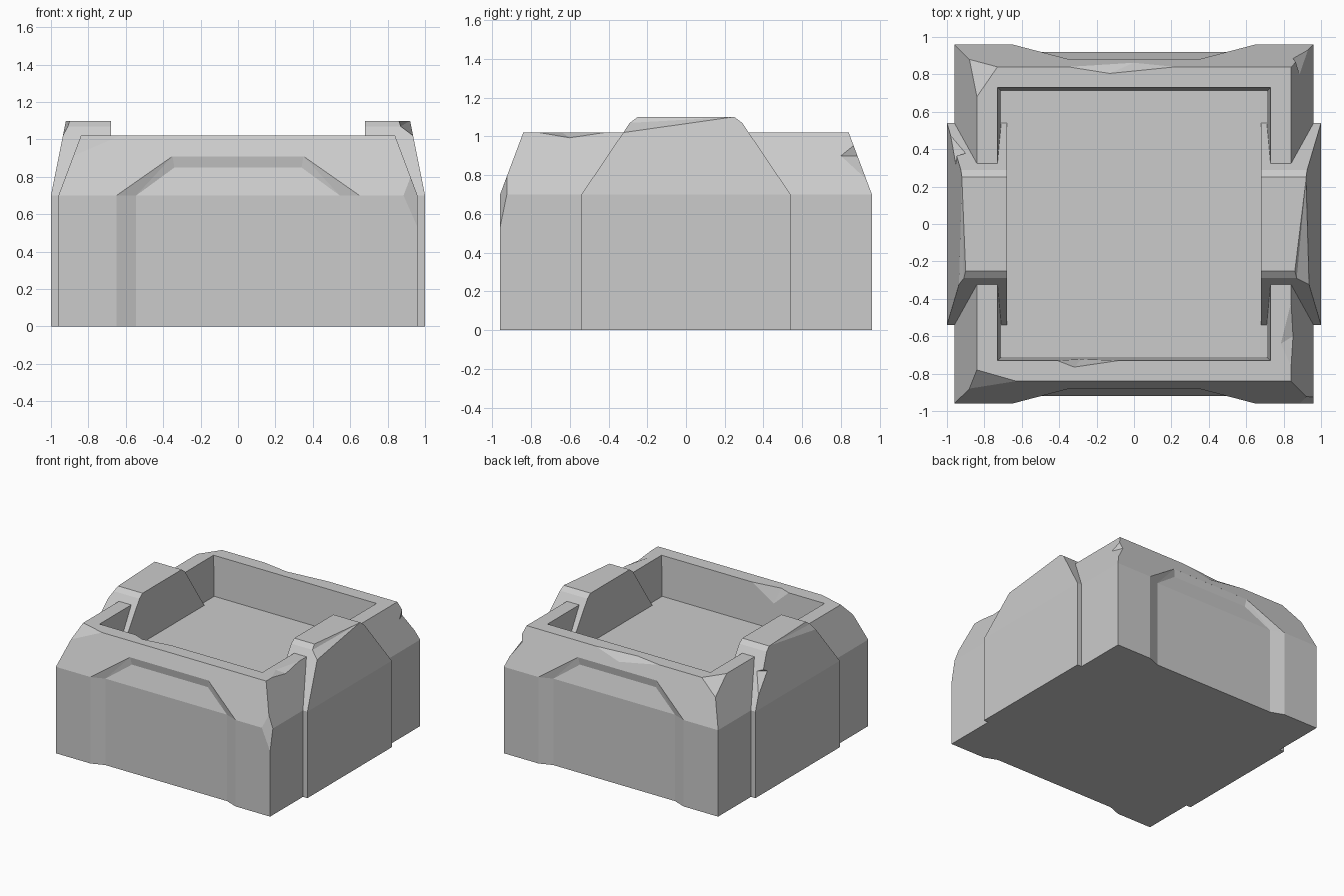
import bpy, bmesh
from mathutils import Vector

if "Cube" in bpy.data.objects:
    bpy.data.objects.remove(bpy.data.objects["Cube"])


def hull(name, points):
    """Convex solid around a few points."""
    bm = bmesh.new()
    for p in points:
        bm.verts.new(p)
    res = bmesh.ops.convex_hull(bm, input=bm.verts)
    loose = {g for g in res["geom_interior"] if isinstance(g, bmesh.types.BMVert)}
    bmesh.ops.delete(bm, geom=list(loose), context='VERTS')
    bmesh.ops.dissolve_limit(bm, angle_limit=0.002, verts=bm.verts, edges=bm.edges)
    bmesh.ops.recalc_face_normals(bm, faces=bm.faces)
    me = bpy.data.meshes.new(name)
    bm.to_mesh(me)
    bm.free()
    ob = bpy.data.objects.new(name, me)
    bpy.context.collection.objects.link(ob)
    return ob


def combine(target, tool, op='DIFFERENCE'):
    """Apply a boolean and remove the tool object."""
    mod = target.modifiers.new("bool", 'BOOLEAN')
    mod.operation, mod.solver, mod.object = op, 'EXACT', tool
    bpy.context.view_layer.objects.active = target
    bpy.ops.object.modifier_apply(modifier=mod.name)
    bpy.data.objects.remove(tool)


def chip(target, points, out):
    """Knock off a small flake; 'out' lies outside the surface."""
    combine(target, hull("chip_cutter", points + [out]))


def square(r, z):
    return [(x, y, z) for x in (-r, r) for y in (-r, r)]


def both(*pts):
    return [(s * x, y, z) for x, y, z in pts for s in (-1, 1)]


# Stone block with tapered upper half
block = hull("stone_block", square(0.96, 0) + square(0.96, 0.7) + square(0.84, 1.02))

# Square basin
combine(block, hull("basin_cutter", square(0.71, 0.7) + square(0.73, 1.02) + square(0.74, 1.18)))

# Recessed panels on front and back
for s in (1, -1):
    lower = both((0.65, -0.96, -0.1), (0.65, -1.1, -0.1), (0.545, -0.92, -0.1),
                 (0.65, -0.96, 0.7), (0.65, -1.1, 0.7), (0.545, -0.92, 0.7))
    upper = both((0.65, -0.96, 0.7), (0.65, -1.1, 0.7), (0.545, -0.92, 0.7),
                 (0.35, -0.881, 0.91), (0.35, -1.1, 0.91), (0.34, -0.872, 0.85))
    for part in (lower, upper):
        combine(block, hull("recess_cutter", [(x, s * y, z) for x, y, z in part]))

# Chipped corners and rim of the block
chip(block, [(0.96, -0.96, 0.53), (0.885, -0.96, 0.7), (0.96, -0.925, 0.7),
             (0.922, -0.922, 0.8)], (1.02, -1.02, 0.7))
chip(block, [(-0.84, -0.78, 1.02), (-0.63, -0.84, 1.02), (-0.88, -0.88, 0.913)],
     (-0.9, -0.9, 1.08))
chip(block, [(-0.84, 0.68, 1.02), (-0.73, 0.84, 1.02), (-0.88, 0.88, 0.913)],
     (-0.9, 0.9, 1.08))
chip(block, [(0.865, 0.865, 0.953), (0.93, 0.93, 0.78), (0.885, 0.8, 0.9),
             (0.85, 0.885, 0.9)], (0.96, 0.96, 0.92))
chip(block, [(-0.41, -0.73, 1.02), (-0.08, -0.73, 1.02), (-0.32, -0.765, 1.02),
             (-0.28, -0.722, 0.9)], (-0.25, -0.67, 1.08))
chip(block, [(-0.35, 0.84, 1.02), (0.22, 0.84, 1.02), (-0.13, 0.805, 1.02),
             (0.0, 0.863, 0.96)], (-0.05, 0.9, 1.08))
chip(block, [(0.84, -0.42, 1.02), (0.84, -0.76, 1.02), (0.785, -0.64, 1.02),
             (0.85, -0.6, 0.993)], (0.9, -0.6, 1.08))

# Raised side buttresses
profile = [(0.54, 0), (0.54, 0.7), (0.29, 1.07), (0.25, 1.1)]
for s, label in ((-1, "left"), (1, "right")):
    pts = []
    for y, z in profile:
        for sy in (-1, 1):
            pts += [(s * 0.68, sy * y, z), (s * (1 - 0.2 * max(0, z - 0.7)), sy * y, z)]
    side = hull(label + "_buttress", pts)
    top_in = 0.86 if s > 0 else 0.9
    chip(side, [(s * 0.92, 0.24, 1.1), (s * top_in, -0.25, 1.1),
                (s * (top_in + 0.01), -0.29, 1.07), (s * 0.936, -0.324, 1.02)],
         (s * 1.0, -0.36, 1.18))
    if s < 0:
        chip(side, [(-0.98, 0.472, 0.8), (-0.948, 0.364, 0.96), (-0.9, 0.378, 0.94),
                    (-0.953, 0.32, 0.935)], (-1.02, 0.5, 0.95))
    combine(block, side, 'UNION')
